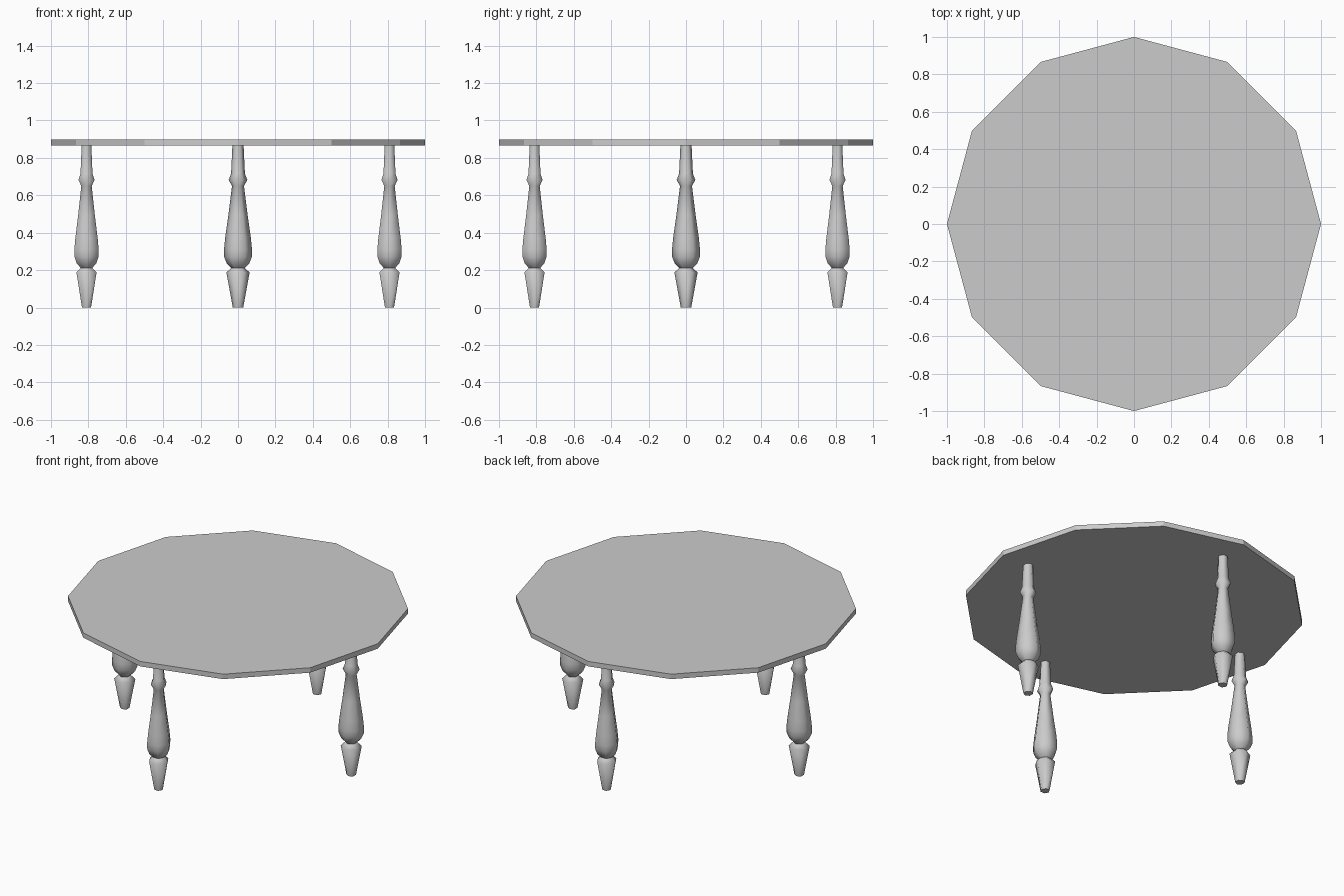
import bpy, bmesh
from math import radians, cos, sin, pi, tau

if "Cube" in bpy.data.objects:
    bpy.data.objects.remove(bpy.data.objects["Cube"])

# Table top: thin twelve-sided slab
bpy.ops.mesh.primitive_cylinder_add(vertices=12, radius=1.0, depth=0.032,
                                    location=(0, 0, 0.881))
bpy.context.object.name = "table_top"

# Turned leg profile: (corner radius, height)
PROFILE = [(0.028, 0.0), (0.062, 0.187), (0.036, 0.212), (0.060, 0.236),
           (0.074, 0.27), (0.075, 0.31), (0.069, 0.37), (0.052, 0.49),
           (0.032, 0.65), (0.050, 0.682), (0.037, 0.715), (0.030, 0.866)]
SIDES = 6


def turned_mesh(name):
    """Six-sided lathe of PROFILE with smooth sides and closed ends."""
    bm = bmesh.new()
    rings = [[bm.verts.new((r * cos(tau * i / SIDES), r * sin(tau * i / SIDES), z))
              for i in range(SIDES)] for r, z in PROFILE]
    for low, high in zip(rings, rings[1:]):
        for i in range(SIDES):
            j = (i + 1) % SIDES
            bm.faces.new((low[i], low[j], high[j], high[i])).smooth = True
    bm.faces.new(rings[0][::-1])
    bm.faces.new(rings[-1])
    mesh = bpy.data.meshes.new(name)
    bm.to_mesh(mesh)
    bm.free()
    mesh.set_sharp_from_angle(angle=radians(70))
    return mesh


# Four legs around the rim, corners pointing along the rim
leg_mesh = turned_mesh("leg")
for k, side in enumerate(("right", "back", "left", "front")):
    a = k * pi / 2
    leg = bpy.data.objects.new(side + "_leg", leg_mesh)
    leg.location = (0.81 * cos(a), 0.81 * sin(a), 0)
    leg.rotation_euler.z = a + pi / 2
    bpy.context.collection.objects.link(leg)
